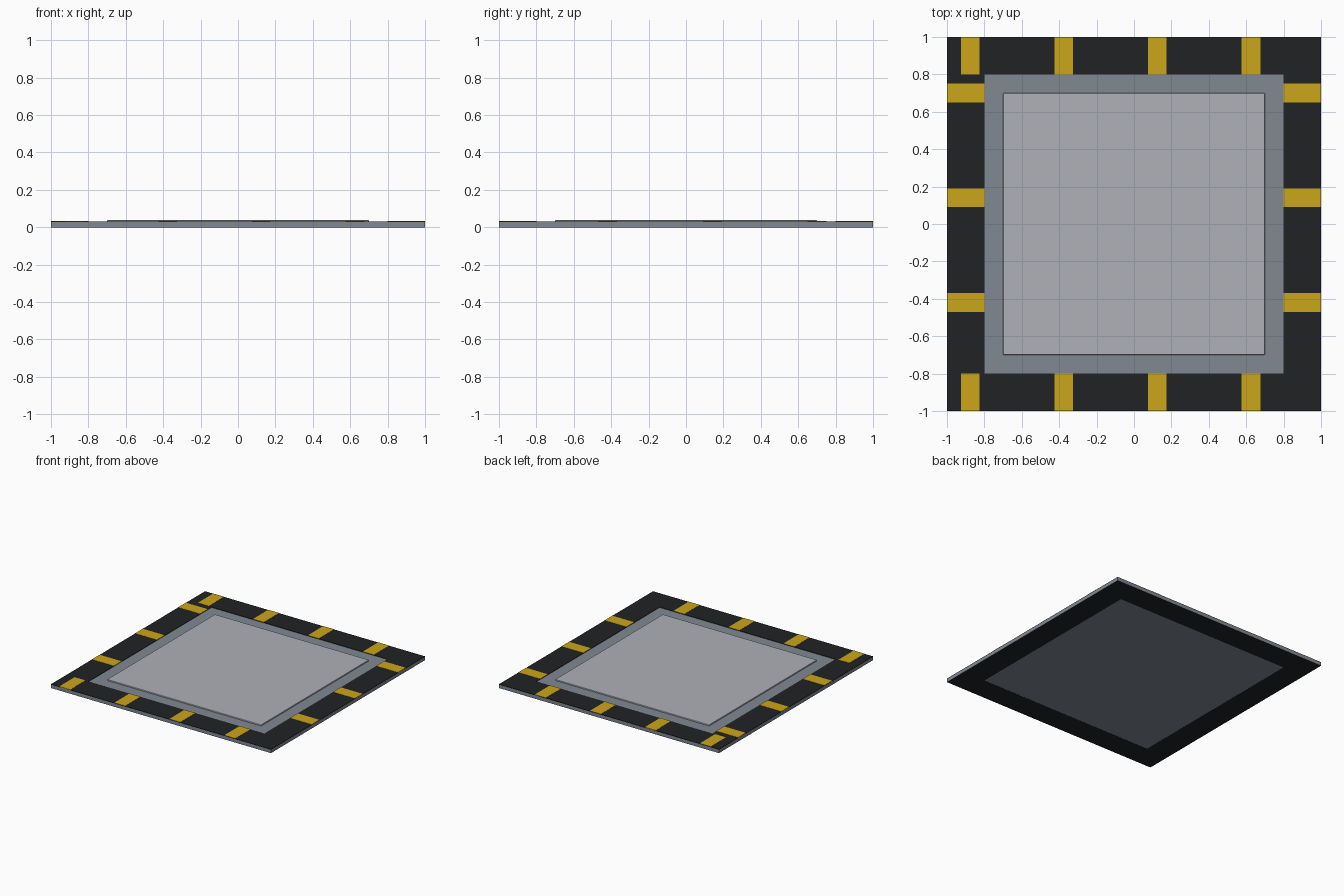
import bpy

if "Cube" in bpy.data.objects:
    bpy.data.objects.remove(bpy.data.objects["Cube"])


def material(name, rgb):
    m = bpy.data.materials.new(name)
    m.diffuse_color = (*rgb, 1)
    m.use_nodes = True
    m.node_tree.nodes["Principled BSDF"].inputs["Base Color"].default_value = m.diffuse_color
    return m


STEEL = material("steel", (0.22, 0.25, 0.29))
LIGHT = material("light_steel", (0.43, 0.44, 0.48))
BLACK = material("black", (0.015, 0.016, 0.018))
YELLOW = material("yellow", (0.60, 0.38, 0.01))


def box(name, x0, x1, y0, y1, z0, z1, mat, bevel=0):
    bpy.ops.mesh.primitive_cube_add(
        size=1, location=((x0 + x1) / 2, (y0 + y1) / 2, (z0 + z1) / 2))
    o = bpy.context.object
    o.name = name
    o.scale = (x1 - x0, y1 - y0, z1 - z0)
    bpy.ops.object.transform_apply(location=False, rotation=False, scale=True)
    o.data.materials.append(mat)
    if bevel:
        b = o.modifiers.new("edge_bevel", 'BEVEL')
        b.width = bevel
        b.segments = 2
    return o


# Base slab and raised centre panel
box("base_slab", -1, 1, -1, 1, 0.0005, 0.028, STEEL)
box("centre_panel", -0.7, 0.7, -0.7, 0.7, 0.024, 0.038, LIGHT, 0.004)

E = 0.9995  # border sits a hair inside the slab edge
for s, fb, lr in ((-1, "front", "left"), (1, "back", "right")):
    lo, hi = sorted((s * 0.8, s * E))
    # Dark border strips
    box(fb + "_border", -E, E, lo, hi, 0, 0.032, BLACK)
    box(lr + "_border", lo, hi, -0.8, 0.8, 0, 0.032, BLACK)
    # Yellow warning stripes, evenly spaced along each border
    for i in range(4):
        x = -0.875 + 0.5 * i
        box(fb + "_stripe", x - 0.05, x + 0.05, lo, hi, 0.001, 0.0335, YELLOW)
    for i in range(3):
        y = -0.42 + 0.56 * i
        box(lr + "_stripe", lo, hi, y - 0.05, y + 0.05, 0.001, 0.0335, YELLOW)
